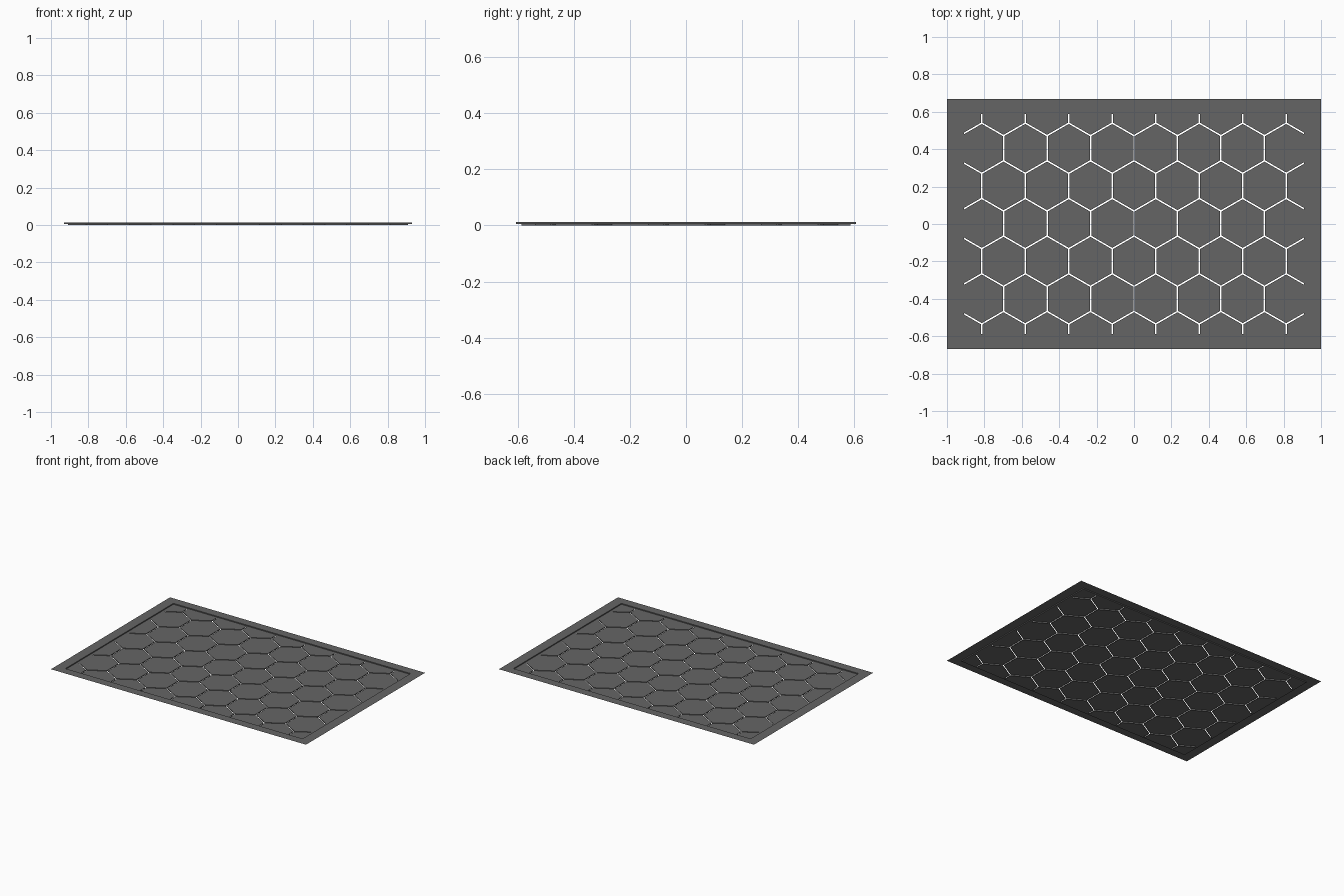
import bpy, bmesh, math

if "Cube" in bpy.data.objects:
    bpy.data.objects.remove(bpy.data.objects["Cube"])

Z_TOP, Z_PANEL = 0.012, 0.005        # rim height, recessed panel height
RIM_X, RIM_Y = 1.0, 0.667            # outer size
PAN_X, PAN_Y = 0.93, 0.605           # recess size
CLIP_X, CLIP_Y = 0.91, 0.587         # extent of the hexagon slits
PITCH, SLIT, Y0 = 0.2325, 0.008, 0.0025

mat = bpy.data.materials.new("dark_grey")
mat.diffuse_color = (0.13, 0.13, 0.13, 1)
mat.use_nodes = True
mat.node_tree.nodes["Principled BSDF"].inputs["Base Color"].default_value = mat.diffuse_color


def finish(name, bm):
    bmesh.ops.remove_doubles(bm, verts=bm.verts, dist=1e-5)
    me = bpy.data.meshes.new(name)
    bm.to_mesh(me)
    bm.free()
    ob = bpy.data.objects.new(name, me)
    me.materials.append(mat)
    bpy.context.collection.objects.link(ob)
    return ob


def face(bm, pts):
    bm.faces.new([bm.verts.new(p) for p in pts])


def rect(x, y, z):
    return [(-x, -y, z), (x, -y, z), (x, y, z), (-x, y, z)]


def bridge(bm, a, b):
    for i in range(4):
        j = (i + 1) % 4
        face(bm, [a[i], a[j], b[j], b[i]])


def clip(poly, axis, sign, limit):
    """Keep the part of a polygon where sign * coordinate <= limit."""
    out = []
    for p, q in zip(poly, poly[1:] + poly[:1]):
        dp, dq = limit - sign * p[axis], limit - sign * q[axis]
        if dp >= 0:
            out.append(p)
        if dp * dq < 0:
            t = dp / (dp - dq)
            out.append((p[0] + t * (q[0] - p[0]), p[1] + t * (q[1] - p[1])))
    return out


def on_border(p, q):
    return any(abs(abs(p[a]) - lim) < 1e-6 and abs(p[a] - q[a]) < 1e-6
               for a, lim in ((0, CLIP_X), (1, CLIP_Y)))


# flat rim with the step down to the recess
bm = bmesh.new()
bridge(bm, rect(RIM_X, RIM_Y, Z_TOP), rect(PAN_X, PAN_Y, Z_TOP))
bridge(bm, rect(PAN_X, PAN_Y, Z_TOP), rect(PAN_X, PAN_Y, Z_PANEL))
finish("rim", bm)

# plain margin around the slits
bm = bmesh.new()
bridge(bm, rect(PAN_X, PAN_Y, Z_PANEL), rect(CLIP_X, CLIP_Y, Z_PANEL))
finish("panel_margin", bm)

# hexagon cells separated by open slits with short walls going down
bm = bmesh.new()
radius = (PITCH - SLIT) / math.sqrt(3)
row_step = PITCH * math.sqrt(3) / 2
for row in range(-3, 4):
    for col in range(-5, 6):
        cx = (col + (0.5 if row % 2 == 0 else 0)) * PITCH
        cy = row * row_step + Y0
        poly = [(cx + radius * math.cos(math.radians(60 * k + 30)),
                 cy + radius * math.sin(math.radians(60 * k + 30)))
                for k in range(6)]
        for axis, limit in ((0, CLIP_X), (1, CLIP_Y)):
            for sign in (1, -1):
                poly = clip(poly, axis, sign, limit)
        if len(poly) < 3:
            continue
        face(bm, [(x, y, Z_PANEL) for x, y in poly])
        for p, q in zip(poly, poly[1:] + poly[:1]):
            if not on_border(p, q):
                face(bm, [(*q, Z_PANEL), (*p, Z_PANEL), (*p, 0), (*q, 0)])
finish("hexagon_cells", bm)
